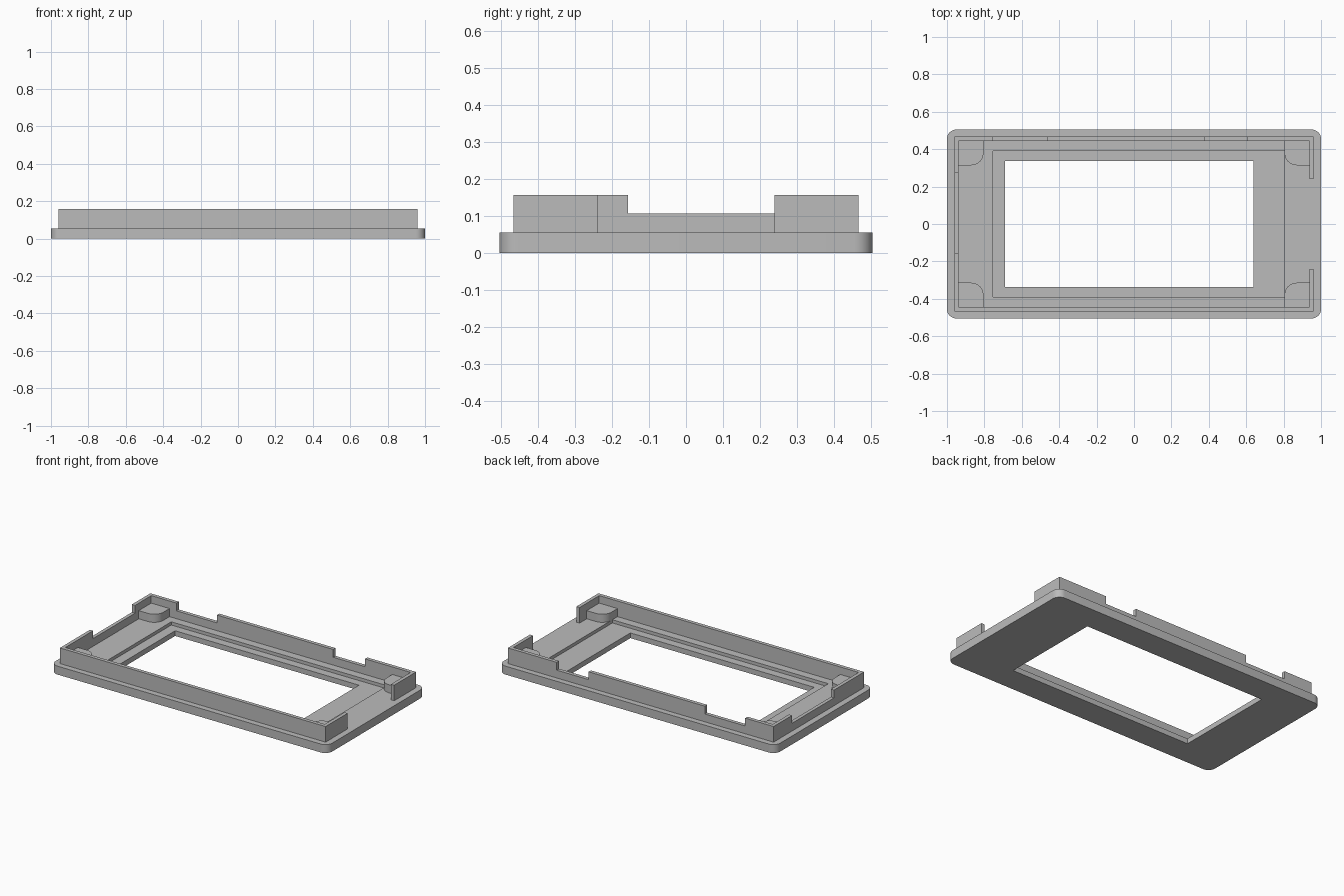
import bpy
import bmesh
from mathutils import Vector

cube = bpy.data.objects.get("Cube")
if cube:
    bpy.data.objects.remove(cube, do_unlink=True)

grey = bpy.data.materials.new("mid_grey_plastic")
grey.use_nodes = True
colour = (0.5, 0.5, 0.5, 1)
grey.diffuse_color = colour
grey.node_tree.nodes["Principled BSDF"].inputs["Base Color"].default_value = colour

# Main levels
PLATE_TOP, LEDGE, LOW, HIGH = 0.055, 0.034, 0.106, 0.157
SINK = 0.05            # walls and posts start just inside the plate
WALL_X, WALL_Y = 0.96, 0.467
INNER_X, INNER_Y = 0.937, 0.443


def box(name, x, y, z, radius=0, rounded=lambda mid: True):
    """Box from ranges; vertical edges chosen by the rule are rounded."""
    bm = bmesh.new()
    bmesh.ops.create_cube(bm, size=1)
    for v in bm.verts:
        v.co = Vector([r[0] if c < 0 else r[1] for c, r in zip(v.co, (x, y, z))])
    if radius:
        edges = []
        for e in bm.edges:
            a, b = (v.co for v in e.verts)
            if abs(a.z - b.z) > 0.001 and rounded((a + b) / 2):
                edges.append(e)
        bmesh.ops.bevel(bm, geom=edges, offset=radius, offset_type='OFFSET',
                        segments=8, profile=0.5, affect='EDGES')
    bmesh.ops.recalc_face_normals(bm, faces=bm.faces)
    mesh = bpy.data.meshes.new(name)
    bm.to_mesh(mesh)
    bm.free()
    mesh.materials.append(grey)
    obj = bpy.data.objects.new(name, mesh)
    bpy.context.collection.objects.link(obj)
    return obj


def activate(obj):
    bpy.ops.object.select_all(action='DESELECT')
    obj.select_set(True)
    bpy.context.view_layer.objects.active = obj


def cut(obj, x, y, z):
    """Subtract a box and discard the cutter."""
    cutter = box("cutter", x, y, z)
    cutter.hide_render = True
    mod = obj.modifiers.new("cut", 'BOOLEAN')
    mod.operation = 'DIFFERENCE'
    mod.solver = 'EXACT'
    mod.object = cutter
    activate(obj)
    bpy.ops.object.modifier_apply(modifier=mod.name)
    bpy.data.objects.remove(cutter, do_unlink=True)


def smooth(obj):
    activate(obj)
    bpy.ops.object.shade_smooth_by_angle(angle=0.6)


# Face plate with window and stepped recess around it
plate = box("face_plate", (-1, 1), (-0.505, 0.505), (0, PLATE_TOP), 0.05)
cut(plate, (-0.755, 0.805), (-0.39, 0.39), (LEDGE, 1))
cut(plate, (-0.69, 0.638), (-0.337, 0.337), (-1, 1))
smooth(plate)

# Rim wall with lowered stretches and an open end
rim = box("rim_wall", (-WALL_X, WALL_X), (-WALL_Y, WALL_Y), (SINK, HIGH))
cut(rim, (-INNER_X, INNER_X), (-INNER_Y, INNER_Y), (-1, 1))
for x0, x1 in ((-0.755, -0.463), (0.377, 0.607)):
    cut(rim, (x0, x1), (0.4, 0.6), (LOW, 1))
cut(rim, (-1.1, -0.9), (-0.157, 0.276), (LOW, 1))
cut(rim, (0.9, 1.1), (-0.24, 0.24), (-1, 1))

# Corner posts, rounded on the corner that faces the window
for sx, side in ((-1, "right"), (1, "left")):
    for sy, end in ((-1, "front"), (1, "back")):
        post = box(f"{end}_{side}_post",
                   sorted((sx * 0.805, sx * (INNER_X + 0.005))),
                   sorted((sy * 0.314, sy * (INNER_Y + 0.005))),
                   (SINK, LOW + 0.002), 0.065,
                   lambda m: abs(m.x) < 0.85 and abs(m.y) < 0.35)
        smooth(post)
